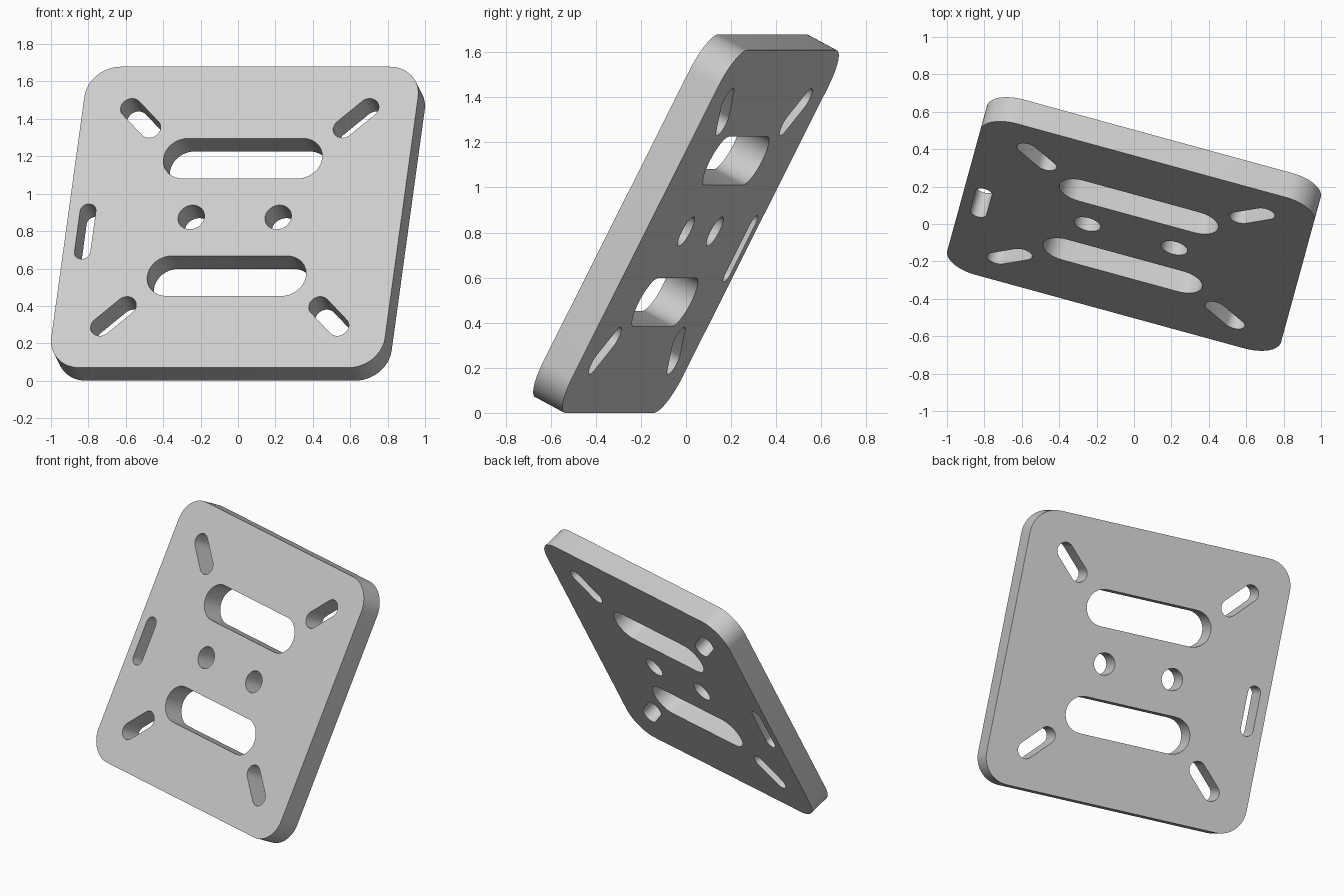
import bpy, bmesh, math
from mathutils import Matrix

cube = bpy.data.objects.get("Cube")
if cube:
    bpy.data.objects.remove(cube, do_unlink=True)

WIDTH, HEIGHT, THICK, CORNER = 1.85, 1.814, 0.151, 0.18


def rounded_box(w, h, r, steps=12):
    """Outline of a rounded rectangle centred on the origin."""
    pts = []
    for k, (sx, sy) in enumerate([(1, 1), (-1, 1), (-1, -1), (1, -1)]):
        for i in range(steps + 1):
            a = math.pi / 2 * (k + i / steps)
            pts.append((sx * (w / 2 - r) + r * math.cos(a),
                        sy * (h / 2 - r) + r * math.sin(a)))
    return pts


def slot(cx, cy, half, r, angle=0, steps=16):
    """Outline of a slot with round ends; a circle when half is zero."""
    ca, sa = math.cos(angle), math.sin(angle)
    pts = []
    for side in (1, -1):
        first = 0 if half else 1
        for i in range(first, steps + 1):
            a = math.pi * (i / steps - 0.5) + (0 if side > 0 else math.pi)
            x, y = side * half + r * math.cos(a), r * math.sin(a)
            pts.append((cx + x * ca - y * sa, cy + x * sa + y * ca))
    return pts


# Plate outline and its openings
outlines = [rounded_box(WIDTH, HEIGHT, CORNER)]
for s in (1, -1):
    outlines.append(slot(0, s * 0.354, 0.319, 0.121))      # large slots
    outlines.append(slot(s * 0.241, 0, 0, 0.073))          # round holes
    for t in (1, -1):                                      # diagonal corner slots
        outlines.append(slot(s * 0.597, t * 0.597, 0.087, 0.057, s * t * math.pi / 4))
outlines.append(slot(-0.818, -0.086, 0.122, 0.044, math.pi / 2))  # side slot

# Filled, extruded profile
curve = bpy.data.curves.new("plate_profile", "CURVE")
curve.dimensions = "2D"
curve.fill_mode = "BOTH"
curve.extrude = THICK / 2
for pts in outlines:
    spline = curve.splines.new("POLY")
    spline.points.add(len(pts) - 1)
    for p, (x, y) in zip(spline.points, pts):
        p.co = (x, y, 0, 1)
    spline.use_cyclic_u = True
profile = bpy.data.objects.new("plate_profile", curve)
bpy.context.collection.objects.link(profile)
bpy.context.view_layer.update()
mesh = bpy.data.meshes.new_from_object(
    profile.evaluated_get(bpy.context.evaluated_depsgraph_get()))
bpy.data.objects.remove(profile, do_unlink=True)

# Weld caps to walls and tidy the flat faces
bm = bmesh.new()
bm.from_mesh(mesh)
bmesh.ops.remove_doubles(bm, verts=bm.verts, dist=0.0002)
bmesh.ops.recalc_face_normals(bm, faces=bm.faces)
bm.to_mesh(mesh)
bm.free()
mesh.name = "mounting_plate"

plate = bpy.data.objects.new("mounting_plate", mesh)
bpy.context.collection.objects.link(plate)

# Lean the plate back and turn it
plate.matrix_world = (Matrix.Translation((0, 0, 0.8395))
                      @ Matrix.Rotation(math.radians(-15.3), 4, "Z")
                      @ Matrix.Rotation(math.radians(62.5), 4, "X"))

grey = bpy.data.materials.new("light_grey")
grey.use_nodes = True
colour = (0.6, 0.6, 0.6, 1)
grey.diffuse_color = colour
grey.node_tree.nodes["Principled BSDF"].inputs["Base Color"].default_value = colour
mesh.materials.clear()
mesh.materials.append(grey)

bpy.ops.object.select_all(action="DESELECT")
plate.select_set(True)
bpy.context.view_layer.objects.active = plate
bpy.ops.object.shade_smooth_by_angle(angle=math.radians(30))
